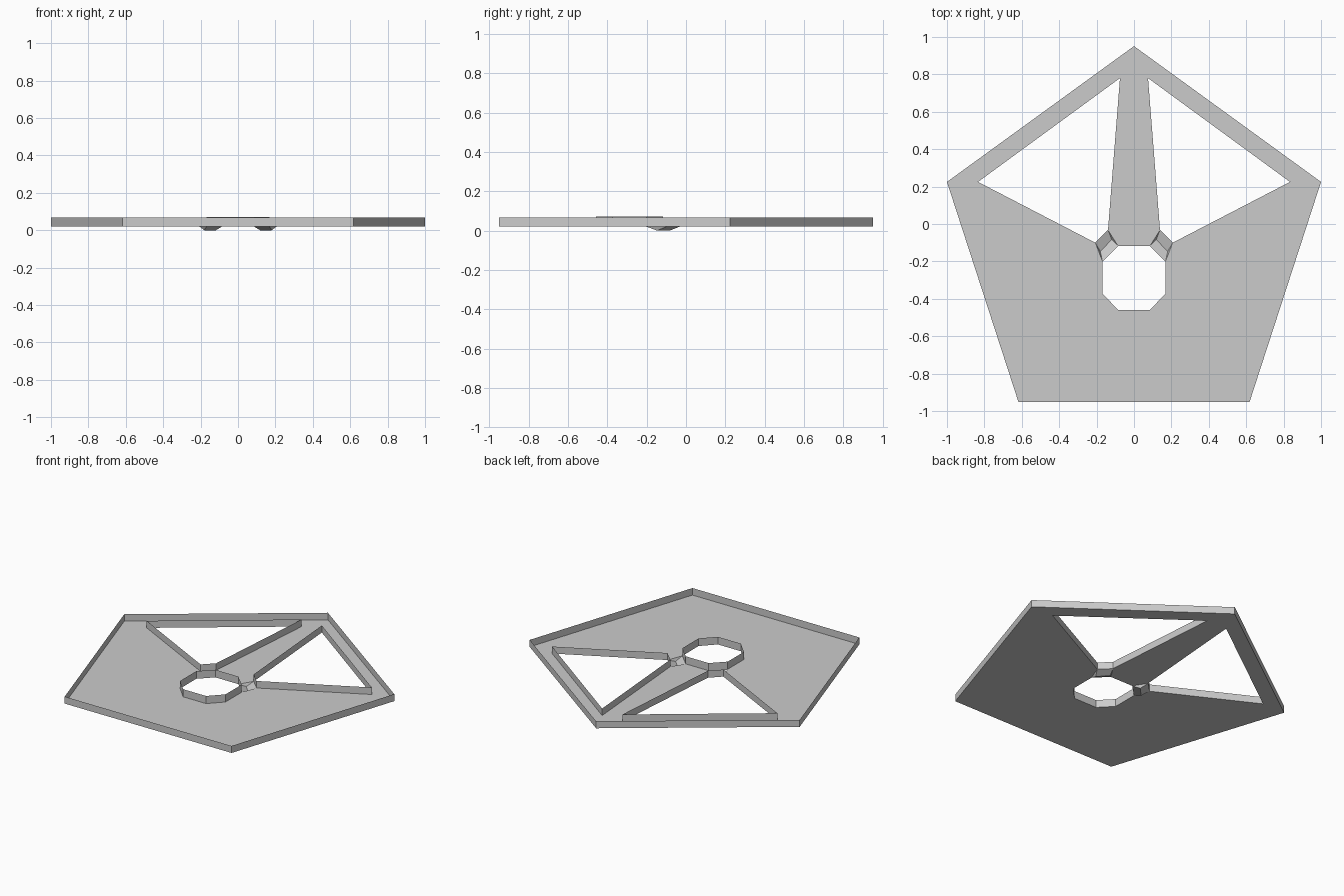
import bpy, bmesh

if "Cube" in bpy.data.objects:
    bpy.data.objects.remove(bpy.data.objects["Cube"])

FLOOR, RIM, HOLE_RIM = 0.02, 0.067, 0.071

# Key points of the right half: (x, y)
P = dict(
    apex=(0, .951), side=(1, .225), foot=(.618, -.951), base=(0, -.951),
    # window corners
    w_top=(.075, .78), w_side=(.834, .225), w_low=(.207, -.10), w_in=(.139, -.032),
    # octagonal hole corners
    h_back=(0, -.118), h1=(.085, -.118), h2=(.168, -.201), h3=(.168, -.373),
    h4=(.085, -.459), h_front=(0, -.459),
    # sunken crease of the small bridge between hole and window
    r1=(.119, -.083), r2=(.18, -.147))
SUNK = {"r1", "r2"}

FACES = [
    "apex h_back h1 w_in w_top",                          # spoke
    "apex w_top w_side side",                             # outer strip
    "side w_side w_low h2 h3 h4 h_front base foot",       # lower plate
    "w_in r1 r2 w_low", "h1 h2 r2 r1",                    # bridge slopes
    "w_in h1 r1", "w_low r2 h2",                          # bridge ends
]

bm = bmesh.new()
verts, hole = {}, set()


def vert(name, sign):
    x, y = P[name]
    key = (name, sign if x else 0)
    if key not in verts:
        verts[key] = bm.verts.new((x * sign, y, 0 if name in SUNK else FLOOR))
        if name.startswith("h"):
            hole.add(verts[key])
    return verts[key]


# Floor of the open tray, both halves
for sign in (1, -1):
    for f in FACES:
        bm.faces.new([vert(n, sign) for n in f.split()])

# Thin upright walls along the outside, the windows and the hole
upper = {}


def raised(v):
    if v not in upper:
        z = HOLE_RIM if v in hole else RIM
        upper[v] = bm.verts.new((v.co.x, v.co.y, z))
    return upper[v]


for e in [e for e in bm.edges if e.is_boundary]:
    a, b = e.verts
    bm.faces.new([a, b, raised(b), raised(a)])

bmesh.ops.recalc_face_normals(bm, faces=bm.faces[:])

me = bpy.data.meshes.new("pentagon_tray")
bm.to_mesh(me)
bm.free()
ob = bpy.data.objects.new("pentagon_tray", me)
bpy.context.collection.objects.link(ob)
